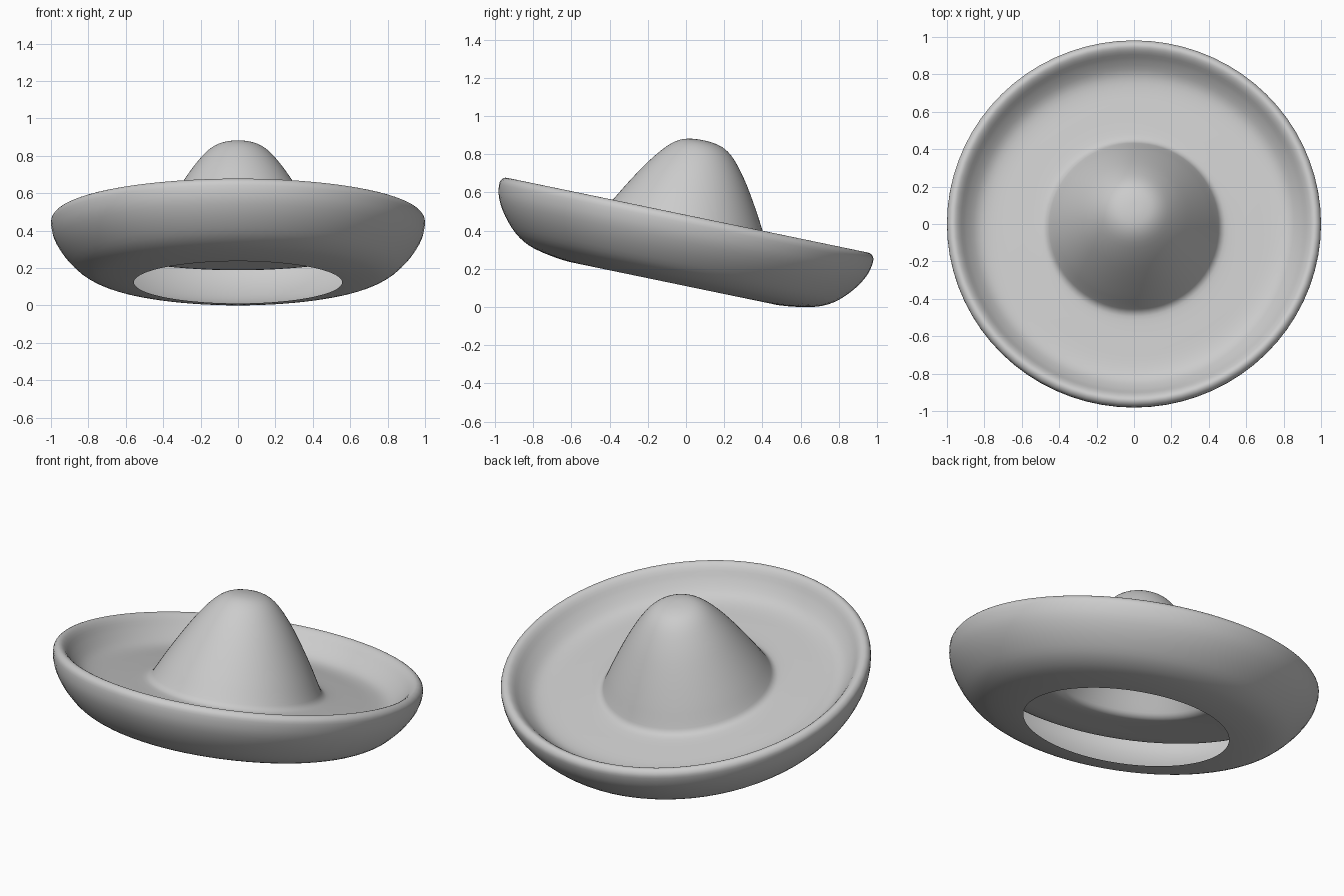
import bpy, bmesh, math
from mathutils import Vector, Matrix

if "Cube" in bpy.data.objects:
    bpy.data.objects.remove(bpy.data.objects["Cube"])

SEGMENTS = 72
TILT = math.radians(-11.7)

# half profile (radius, height): crown top -> brim floor -> lip -> underside opening
PROFILE = [(0, .875), (.06, .871), (.12, .853), (.18, .807), (.255, .714), (.33, .597),
           (.40, .475), (.445, .39), (.468, .356), (.51, .342), (.64, .337), (.76, .335),
           (.835, .353), (.895, .405), (.935, .455), (.965, .474), (.99, .463), (1.0, .432),
           (.985, .36), (.937, .278), (.862, .198), (.785, .152), (.705, .129), (.62, .115), (.557, .109)]


def smooth_profile(pts, steps=3):
    """Catmull-Rom curve through the points."""
    p = [Vector(q) for q in pts]
    p = [2 * p[0] - p[1]] + p + [2 * p[-1] - p[-2]]
    p[0] = Vector((-pts[1][0], pts[1][1]))
    out = []
    for a, b, c, d in zip(p, p[1:], p[2:], p[3:]):
        for i in range(steps):
            t = i / steps
            out.append(.5 * (2 * b + (c - a) * t + (2 * a - 5 * b + 4 * c - d) * t * t
                             + (3 * b - a - 3 * c + d) * t ** 3))
    return out + [p[-2]]


def lathe(name, pts):
    """Revolve a profile that starts on the axis; the far end stays open."""
    bm = bmesh.new()
    pole = bm.verts.new((0, 0, pts[0].y))
    angles = [2 * math.pi * i / SEGMENTS for i in range(SEGMENTS)]
    rings = [[bm.verts.new((q.x * math.cos(a), q.x * math.sin(a), q.y)) for a in angles]
             for q in pts[1:]]
    for i in range(SEGMENTS):
        j = (i + 1) % SEGMENTS
        bm.faces.new((pole, rings[0][i], rings[0][j]))
        for r0, r1 in zip(rings, rings[1:]):
            bm.faces.new((r0[i], r1[i], r1[j], r0[j]))
    for f in bm.faces:
        f.smooth = True
    mesh = bpy.data.meshes.new(name)
    bm.to_mesh(mesh)
    bm.free()
    obj = bpy.data.objects.new(name, mesh)
    bpy.context.collection.objects.link(obj)
    return obj


# wide-brimmed hat, tipped down towards the back
hat = lathe("wide_brim_hat", smooth_profile(PROFILE))
hat.data.transform(Matrix.Rotation(TILT, 4, 'X'))

# centre on y and rest on the ground
ys = [v.co.y for v in hat.data.vertices]
low = min(v.co.z for v in hat.data.vertices)
hat.data.transform(Matrix.Translation((0, -(min(ys) + max(ys)) / 2, -low)))
